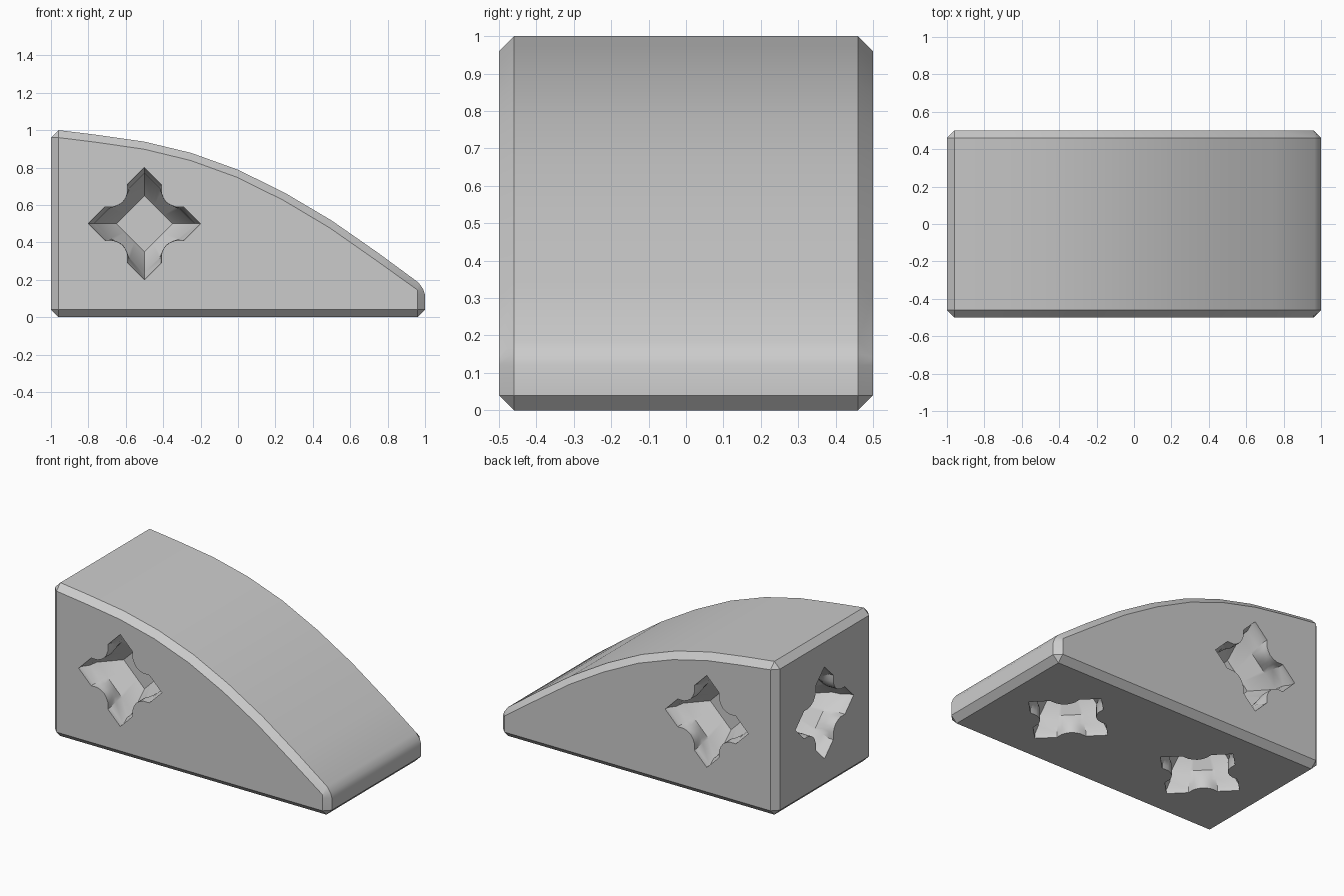
import bpy, bmesh, math
from mathutils import Matrix, Vector

if "Cube" in bpy.data.objects:
    bpy.data.objects.remove(bpy.data.objects["Cube"], do_unlink=True)

grey = bpy.data.materials.new("light_grey")
grey.use_nodes = True
colour = (0.6, 0.6, 0.6, 1)
grey.diffuse_color = colour
grey.node_tree.nodes["Principled BSDF"].inputs["Base Color"].default_value = colour


def loft(name, rings):
    """Closed solid through rings with equal point counts."""
    bm = bmesh.new()
    loops = [[bm.verts.new(p) for p in ring] for ring in rings]
    n = len(loops[0])
    for a, b in zip(loops, loops[1:]):
        for i in range(n):
            j = (i + 1) % n
            bm.faces.new((a[i], a[j], b[j], b[i]))
    bm.faces.new(loops[0])
    bm.faces.new(loops[-1])
    bmesh.ops.remove_doubles(bm, verts=bm.verts, dist=0.0005)
    bmesh.ops.recalc_face_normals(bm, faces=bm.faces)
    mesh = bpy.data.meshes.new(name)
    bm.to_mesh(mesh)
    bm.free()
    mesh.materials.append(grey)
    ob = bpy.data.objects.new(name, mesh)
    bpy.context.collection.objects.link(ob)
    return ob


# Side profile: bevelled base and heel, curved slope, blunt toe
B = 0.04
slope = [(-.75, .974), (-.5, .938), (-.25, .878), (0, .788), (.25, .665),
         (.5, .517), (.75, .343), (.965, .185)]
outer = [(1 - B, 0), (1, B), (1, .12), (.99, .15)] + slope[::-1] + \
        [(-1 + B, 1), (-1, 1 - B), (-1, B), (-1 + B, 0)]
inner = [(1 - B, B), (1 - B, B), (1 - B, .12), (1 - B, .135), (1 - B, .145)] + \
        [(x - B * .3 * (x + 1) / 2, z - B) for x, z in slope[-2::-1]] + \
        [(-1 + B, 1 - B)] * 2 + [(-1 + B, B)] * 2
body = loft("sloped_block", [[(x, y, z) for x, z in prof] for prof, y in
                             ((inner, -.5), (outer, -.5 + B), (outer, .5 - B), (inner, .5))])


def socket_ring(h, tab, bulge, depth):
    """Diamond ring: notched tips at radius h, tabs on the four sides."""
    w = .09 * h / .3
    e = tab - .09
    c = tab / 2
    quarter = [(h, 0), (h - w, w), (e, .09 if tab < h else tab - e)]
    for t in (.25, .5, .75):
        s = bulge * math.sin(math.pi * t) / 2
        quarter.append((e + (tab - 2 * e) * t - s, tab - e - (tab - 2 * e) * t - s))
    quarter += [(tab - e, e), (w, h - w)]
    return [Matrix.Rotation(k * math.pi / 2, 3, 'Z') @ Vector((x, y, depth))
            for k in range(4) for x, y in quarter]


def diamond_ring(h, depth):
    """Plain diamond with the same point count as a notched ring."""
    steps = (0, .3, .35, .43, .5, .57, .65, .7)
    return [Matrix.Rotation(k * math.pi / 2, 3, 'Z') @ Vector((h * (1 - t), h * t, depth))
            for k in range(4) for t in steps]


# Snap sockets: (position on face, direction into the block)
sockets = [((-.5, -.5, .5), (0, 1, 0)), ((-.5, .5, .5), (0, -1, 0)),
           ((-1, 0, .5), (1, 0, 0)), ((-.5, 0, 0), (0, 0, 1)), ((.5, 0, 0), (0, 0, 1))]
for place, into in sockets:
    cutter = loft("socket_cutter", [
        socket_ring(.3, .256, .025, -.03), socket_ring(.3, .256, .025, .03),
        socket_ring(.27, .25, .02, .07), diamond_ring(.26, .13), diamond_ring(.15, .25)])
    turn = Vector(into).to_track_quat('Z', 'Y').to_matrix().to_4x4()
    cutter.data.transform(Matrix.Translation(place) @ turn)
    cutter.hide_render = True
    mod = body.modifiers.new("socket", 'BOOLEAN')
    mod.operation = 'DIFFERENCE'
    mod.solver = 'EXACT'
    mod.object = cutter
    bpy.context.view_layer.objects.active = body
    bpy.ops.object.modifier_apply(modifier=mod.name)
    bpy.data.objects.remove(cutter, do_unlink=True)

bpy.ops.object.select_all(action='DESELECT')
body.select_set(True)
bpy.context.view_layer.objects.active = body
bpy.ops.object.shade_smooth_by_angle(angle=math.radians(30))
